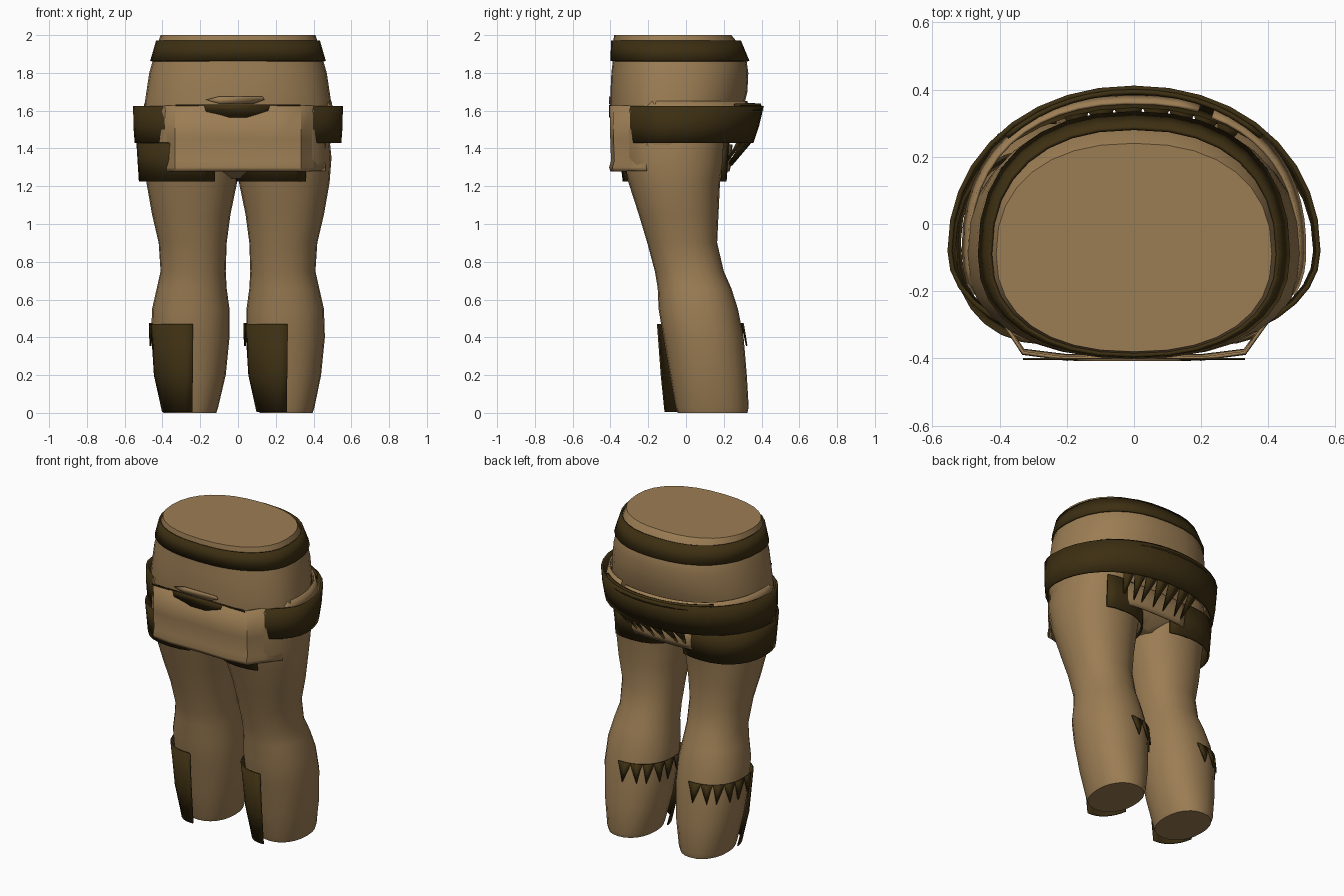
import bpy, bmesh, math


def material(name, rgb):
    m = bpy.data.materials.new(name)
    m.diffuse_color = (*rgb, 1)
    return m


TAN = material("tan cloth", (0.33, 0.205, 0.088))
DARK = material("dark leather", (0.046, 0.028, 0.006))


def finish(name, bm, mat, thick=0, angle=40):
    bmesh.ops.recalc_face_normals(bm, faces=bm.faces)
    me = bpy.data.meshes.new(name)
    bm.to_mesh(me)
    bm.free()
    me.materials.append(mat)
    me.shade_smooth()
    me.set_sharp_from_angle(angle=math.radians(angle))
    ob = bpy.data.objects.new(name, me)
    bpy.context.collection.objects.link(ob)
    if thick:
        mod = ob.modifiers.new("thickness", 'SOLIDIFY')
        mod.thickness = thick
        mod.offset = 0
    return ob


def point(ring, deg):
    """Point on a rounded section: (z, x centre, x radius, y front, y middle, y back, roundness)."""
    z, cx, rx, yf, ym, yb, e = ring
    c, s = math.cos(math.radians(deg)), math.sin(math.radians(deg))
    ry = yb - ym if s > 0 else ym - yf
    return (cx + rx * math.copysign(abs(c) ** (2 / e), c),
            ym + ry * math.copysign(abs(s) ** (2 / e), s), z)


def loft(name, rings, mat, arc=None, n=28, caps=True, thick=0):
    """Skin over stacked sections, either closed or along an arc in degrees."""
    bm = bmesh.new()
    a0, a1 = arc or (0, 360)
    count = n + 1 if arc else n
    rows = [[bm.verts.new(point(r, a0 + (a1 - a0) * i / n)) for i in range(count)] for r in rings]
    for lo, hi in zip(rows, rows[1:]):
        for i in range(n):
            j = (i + 1) % count
            bm.faces.new((lo[i], lo[j], hi[j], hi[i]))
    if caps and not arc:
        bm.faces.new(rows[0])
        bm.faces.new(rows[-1])
    return finish(name, bm, mat, thick)


def fringe(name, top, tip, arc, teeth, mat):
    """Row of hanging pointed strips."""
    bm = bmesh.new()
    step = (arc[1] - arc[0]) / teeth
    for i in range(teeth):
        a = arc[0] + i * step
        up = [bm.verts.new(point(top, a + step * f)) for f in (0, 0.5, 1)]
        mid_ring = [t * 0.7 + b * 0.3 for t, b in zip(top, tip)]
        mid = [bm.verts.new(point(mid_ring, a + step * f)) for f in (0.15, 0.85)]
        end = bm.verts.new(point(tip, a + step * (0.45 + 0.2 * (i % 2))))
        bm.faces.new((up[0], up[1], mid[0]))
        bm.faces.new((up[1], up[2], mid[1]))
        bm.faces.new((up[1], mid[1], end, mid[0]))
    return finish(name, bm, mat, 0.008)


# Pelvis: z, half width, front, back
hips = [(1.24, 0.20, -0.20, 0.10), (1.31, 0.46, -0.33, 0.18), (1.45, 0.495, -0.385, 0.24),
        (1.60, 0.50, -0.40, 0.30), (1.70, 0.485, -0.40, 0.325), (1.80, 0.47, -0.395, 0.33),
        (1.87, 0.45, -0.387, 0.32), (1.97, 0.42, -0.385, 0.265), (2.0, 0.41, -0.38, 0.24)]
loft("pelvis", [(z, 0, w, f, -0.09, b, 2.3) for z, w, f, b in hips], TAN, n=32)

# Waist belt, slightly proud of the pelvis
loft("waist_belt", [(1.862, 0, 0.459, -0.395, -0.09, 0.33, 2.3),
                    (1.97, 0, 0.428, -0.39, -0.09, 0.285, 2.3)], DARK, n=32, caps=False, thick=0.012)

# Legs: z, inner x, outer x, front, back
leg = [(0, 0.115, 0.395, -0.045, 0.325), (0.03, 0.105, 0.405, -0.055, 0.332),
       (0.2, 0.065, 0.44, -0.085, 0.322), (0.4, 0.045, 0.46, -0.12, 0.305),
       (0.55, 0.045, 0.455, -0.145, 0.275), (0.66, 0.06, 0.43, -0.15, 0.24),
       (0.75, 0.065, 0.41, -0.165, 0.20), (0.9, 0.06, 0.42, -0.205, 0.165),
       (1.05, 0.04, 0.455, -0.25, 0.172), (1.22, 0.005, 0.485, -0.305, 0.18),
       (1.35, -0.01, 0.495, -0.345, 0.205), (1.5, 0.0, 0.48, -0.36, 0.22)]
for side, label in ((1, "right"), (-1, "left")):
    loft(label + "_leg", [(z, side * (a + b) / 2, (b - a) / 2, f, (f + k) / 2, k, 2.2)
                          for z, a, b, f, k in leg], TAN, n=24)
    cx = side * 0.25
    # Shin panel on one side of each leg, with fringe continuing round the calf
    loft(label + "_shin_panel", [(0.005, cx, 0.155, -0.11, 0.13, 0.33, 2.3),
                                 (0.2, cx, 0.20, -0.13, 0.11, 0.33, 2.3),
                                 (0.47, cx, 0.218, -0.15, 0.08, 0.305, 2.3)],
         DARK, arc=(198, 272), n=8, thick=0.008)
    fringe(label + "_calf_fringe", (0.475, cx, 0.218, -0.15, 0.08, 0.302, 2.2),
           (0.355, cx, 0.217, -0.13, 0.09, 0.322, 2.2), (86, 200), 6, DARK)
    # Thigh band
    grow = 0.02 if side < 0 else 0
    cx = side * 0.245
    loft(label + "_thigh_band", [(1.225, cx, 0.255 + grow, -0.33, -0.06, 0.21, 2.3),
                                 (1.43, cx, 0.262 + grow * 1.3, -0.355, -0.06, 0.225, 2.3)],
         DARK, arc=(65, 293), n=18, thick=0.01)

# Wide hip belt, flaring at the back
loft("hip_belt", [(1.43, 0, 0.54, -0.37, -0.08, 0.35, 2.1),
                  (1.52, 0, 0.547, -0.375, -0.08, 0.38, 2.1),
                  (1.625, 0, 0.548, -0.375, -0.08, 0.405, 2.1)], DARK, n=36, caps=False, thick=0.014)
fringe("back_belt_fringe", (1.44, 0, 0.53, -0.36, -0.08, 0.35, 2.1),
       (1.31, 0, 0.45, -0.36, -0.08, 0.24, 2.3), (55, 112), 7, DARK)
# Thin roll along the back upper edge of the hip belt
loft("hip_belt_roll", [(1.60, 0, 0.53, -0.36, -0.08, 0.405, 2.1),
                       (1.635, 0, 0.525, -0.36, -0.08, 0.39, 2.1)],
     DARK, arc=(45, 135), n=14, thick=0.012)

# Cloth hem standing between the pelvis and hip belt
loft("upper_hem", [(1.57, 0, 0.508, -0.38, -0.08, 0.385, 2.3),
                   (1.65, 0, 0.49, -0.38, -0.08, 0.355, 2.3)], TAN, arc=(-22, 65), n=14, thick=0.01)
loft("upper_hem_back", [(1.57, 0, 0.508, -0.38, -0.08, 0.385, 2.3),
                        (1.64, 0, 0.49, -0.38, -0.08, 0.36, 2.3)], TAN, arc=(70, 202), n=18, thick=0.01)


# Front skirt with a flat face and wrapped sides
def front_skirt():
    bm = bmesh.new()
    path = [(-0.42, -0.23), (-0.385, -0.30), (-0.33, -0.385), (-0.2, -0.402), (0, -0.397),
            (0.2, -0.402), (0.33, -0.385), (0.39, -0.30), (0.46, -0.21)]
    rows = []
    for z, f in ((1.28, 0.985), (1.30, 1.0), (1.335, 0.975), (1.45, 0.985), (1.628, 0.995)):
        rows.append([bm.verts.new((x, y * f, z)) for x, y in path])
    for lo, hi in zip(rows, rows[1:]):
        for i in range(len(path) - 1):
            bm.faces.new((lo[i], lo[i + 1], hi[i + 1], hi[i]))
    finish("front_skirt", bm, TAN, 0.01)


front_skirt()

# Back flap below the hip belt
loft("back_flap", [(1.28, 0, 0.42, -0.3, -0.08, 0.225, 3), (1.31, 0, 0.42, -0.3, -0.08, 0.232, 3),
                   (1.42, 0, 0.44, -0.3, -0.08, 0.24, 3)], TAN, arc=(38, 108), n=12, thick=0.012)


# Belt showing at the middle of the skirt, and the cloth fold above it
def front_plate(name, outline, y, mat):
    bm = bmesh.new()
    bm.faces.new([bm.verts.new((x, y, z)) for x, z in outline])
    finish(name, bm, mat, 0.006)


front_plate("front_belt_patch", [(-0.18, 1.63), (-0.17, 1.595), (-0.1, 1.58), (-0.05, 1.565),
                                 (0.05, 1.565), (0.1, 1.58), (0.16, 1.60), (0.17, 1.63)], -0.405, DARK)
front_plate("front_fold", [(-0.17, 1.658), (-0.09, 1.635), (0.08, 1.635), (0.14, 1.658),
                           (0.13, 1.675), (-0.1, 1.675)], -0.404, TAN)
front_plate("front_fold_shadow_strip", [(-0.33, 1.626), (0.33, 1.626), (0.33, 1.633), (-0.33, 1.633)],
            -0.401, DARK)
